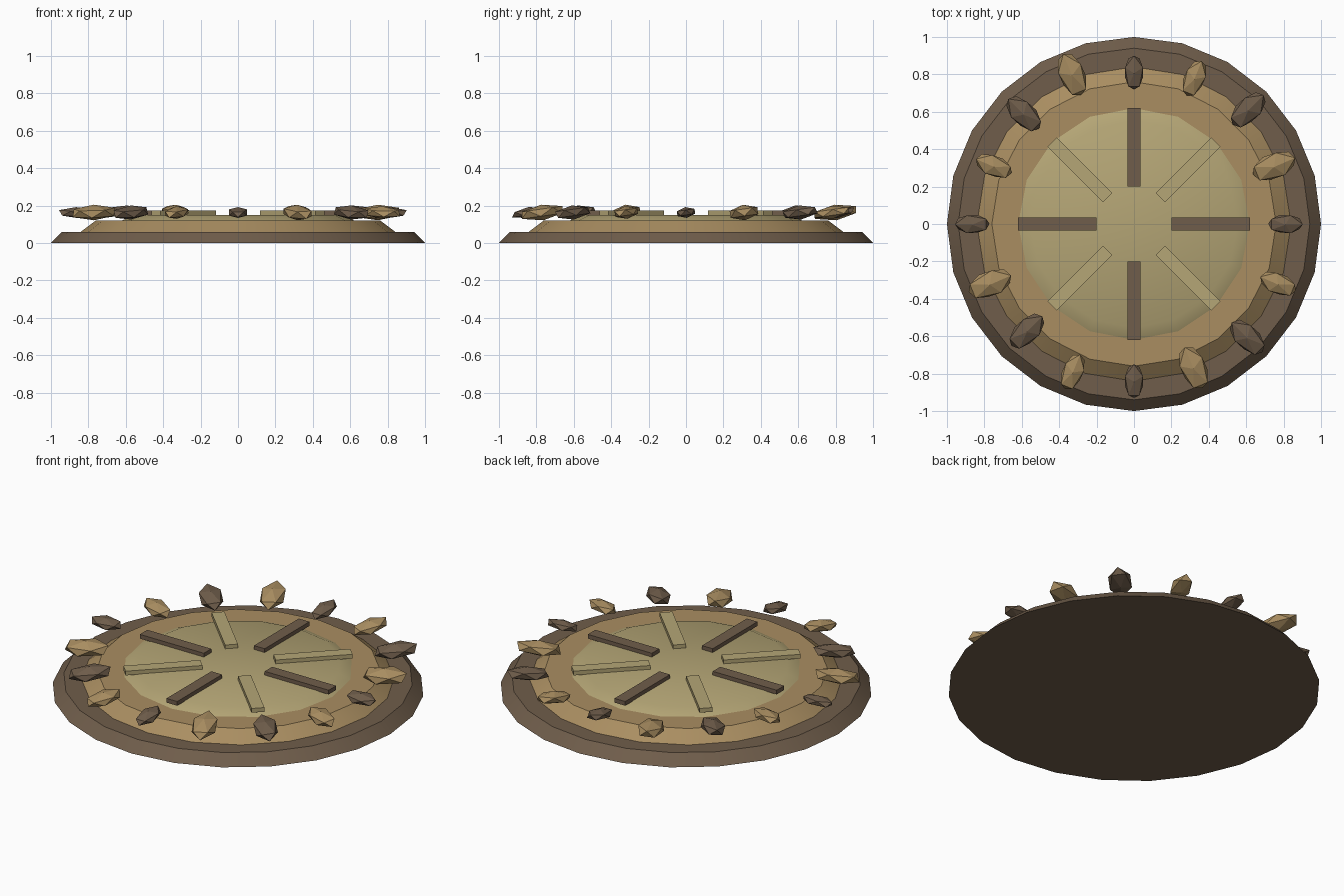
import bpy, bmesh
from math import radians, cos, sin, pi
from mathutils import Matrix, Vector

if "Cube" in bpy.data.objects:
    bpy.data.objects.remove(bpy.data.objects["Cube"])


def material(name, rgb):
    m = bpy.data.materials.new(name)
    m.diffuse_color = (*rgb, 1)
    m.use_nodes = True
    m.node_tree.nodes["Principled BSDF"].inputs["Base Color"].default_value = m.diffuse_color
    return m


DARK = material("dark_earth", (0.16, 0.11, 0.07))
TAN = material("tan_stone", (0.40, 0.27, 0.12))
SAND = material("pale_sand", (0.46, 0.38, 0.18))


def finish(name, bm, mat, smooth=False):
    me = bpy.data.meshes.new(name)
    bm.to_mesh(me)
    bm.free()
    me.materials.append(mat)
    ob = bpy.data.objects.new(name, me)
    bpy.context.collection.objects.link(ob)
    if smooth:
        bpy.ops.object.select_all(action='DESELECT')
        ob.select_set(True)
        bpy.context.view_layer.objects.active = ob
        bpy.ops.object.shade_smooth_by_angle(angle=radians(30))
    return ob


def tier(name, sides, r_low, r_top, z0, z1, mat):
    bm = bmesh.new()
    bmesh.ops.create_cone(bm, cap_ends=True, segments=sides, radius1=r_low,
                          radius2=r_top, depth=z1 - z0,
                          matrix=Matrix.Translation((0, 0, (z0 + z1) / 2)))
    finish(name, bm, mat, True)


# stacked tapering discs
tier("base_disc", 24, 1.0, 0.94, 0, 0.06, DARK)
tier("middle_disc", 20, 0.84, 0.76, 0.06, 0.12, TAN)
tier("top_disc", 16, 0.62, 0.555, 0.12, 0.15, SAND)

# eight radial bars
for i in range(8):
    bm = bmesh.new()
    mat = (Matrix.Rotation(i * pi / 4, 4, 'Z') @ Matrix.Translation((0.41, 0, 0.16))
           @ Matrix.Diagonal((0.42, 0.07, 0.025, 1)))
    bmesh.ops.create_cube(bm, size=1, matrix=mat)
    finish(f"radial_bar_{i + 1}", bm, SAND if i % 2 else DARK)

# ring of sixteen faceted stones
distance = [.81, .81, .863, .843, .81, .865, .834, .811,
            .865, .834, .81, .856, .84, .832, .856, .834]
sizes = [(.103, .056, .029), (.137, .076, .042), (.13, .07, .038), (.115, .062, .034)]
for i, d in enumerate(distance):
    a = i * pi / 8
    turn = a + pi if i > 8 else a
    bm = bmesh.new()
    mat = (Matrix.Translation((d * cos(a), d * sin(a), 0.163))
           @ Matrix.Rotation(radians(8), 4, 'X') @ Matrix.Rotation(turn, 4, 'Z')
           @ Matrix.Diagonal((*sizes[i % 4], 1)))
    bmesh.ops.create_icosphere(bm, subdivisions=1, radius=1, matrix=mat)
    finish(f"rim_stone_{i + 1}", bm, TAN if i % 2 else DARK)
